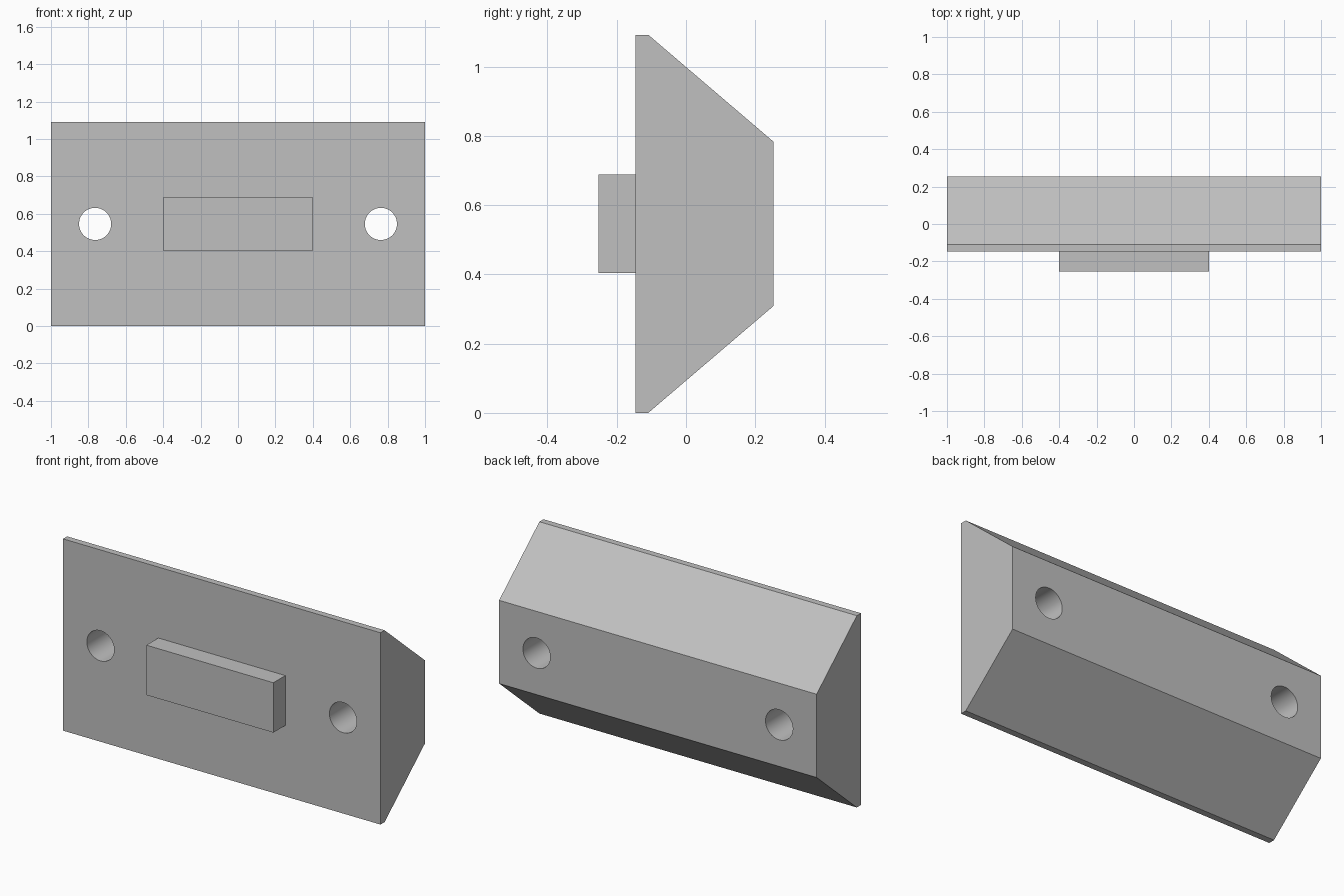
import bpy
import bmesh
from math import radians

default = bpy.data.objects.get("Cube")
if default:
    bpy.data.objects.remove(default, do_unlink=True)

# Single grey finish
grey = bpy.data.materials.new("plain_grey")
grey.use_nodes = True
colour = (0.53, 0.53, 0.53, 1)
grey.diffuse_color = colour
grey.node_tree.nodes["Principled BSDF"].inputs["Base Color"].default_value = colour


def extrude_profile(name, profile, half_width):
    """Extrude a (y, z) outline along x, centred on x = 0."""
    bm = bmesh.new()
    face = bm.faces.new([bm.verts.new((-half_width, y, z)) for y, z in profile])
    result = bmesh.ops.extrude_face_region(bm, geom=[face])
    moved = [v for v in result["geom"] if isinstance(v, bmesh.types.BMVert)]
    bmesh.ops.translate(bm, verts=moved, vec=(2 * half_width, 0, 0))
    bmesh.ops.recalc_face_normals(bm, faces=bm.faces)
    mesh = bpy.data.meshes.new(name)
    bm.to_mesh(mesh)
    bm.free()
    mesh.materials.append(grey)
    obj = bpy.data.objects.new(name, mesh)
    bpy.context.collection.objects.link(obj)
    return obj


FRONT, BACK, HEIGHT = -0.146, 0.253, 1.092
MID = HEIGHT / 2

# Wedge-sided body: thin front rim, slopes to a narrower back face
lower = [(FRONT, 0), (-0.109, 0), (BACK, 0.309)]
upper = [(y, HEIGHT - z) for y, z in reversed(lower)]
body = extrude_profile("body", lower + upper, 1.0)

# Raised rectangular key on the front
z0, z1 = MID - 0.142, MID + 0.142
extrude_profile("front_key", [(-0.253, z0), (FRONT, z0), (FRONT, z1), (-0.253, z1)], 0.4)

# Two through holes, mirrored left and right
for side, x in (("left", 0.764), ("right", -0.764)):
    bpy.ops.mesh.primitive_cylinder_add(
        vertices=64, radius=0.086, depth=1, location=(x, 0, MID), rotation=(radians(90), 0, 0))
    cutter = bpy.context.object
    cutter.name = side + "_hole_cutter"
    cutter.data.materials.append(grey)
    cut = body.modifiers.new(side + "_hole", "BOOLEAN")
    cut.operation = "DIFFERENCE"
    cut.solver = "EXACT"
    cut.object = cutter
    bpy.context.view_layer.objects.active = body
    bpy.ops.object.modifier_apply(modifier=cut.name)
    bpy.data.objects.remove(cutter, do_unlink=True)

# Smooth hole walls, crisp edges elsewhere
bpy.ops.object.select_all(action="DESELECT")
body.select_set(True)
bpy.context.view_layer.objects.active = body
bpy.ops.object.shade_smooth_by_angle(angle=radians(30))
